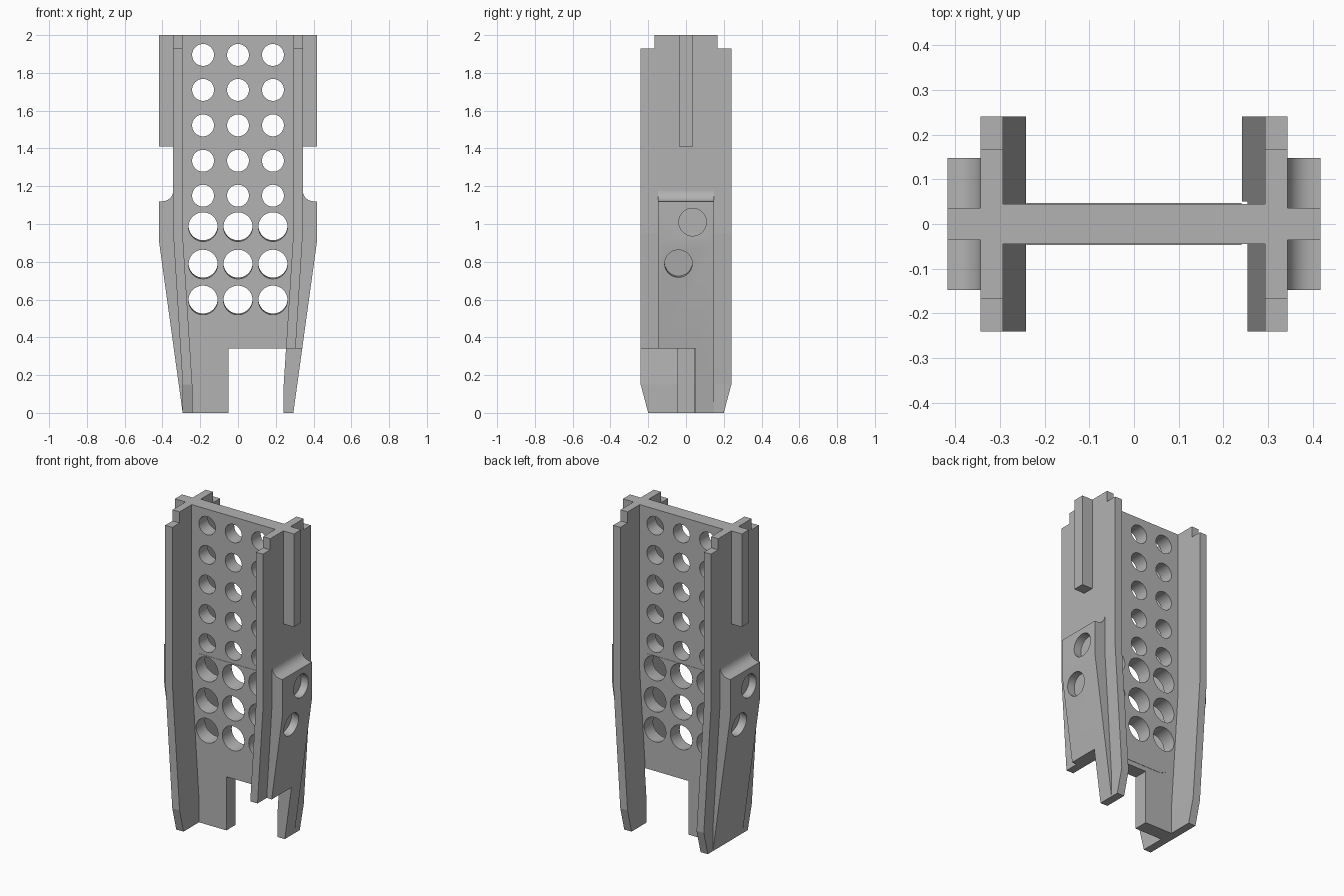
import bpy, bmesh, math
from mathutils import Matrix, Vector

if "Cube" in bpy.data.objects:
    bpy.data.objects.remove(bpy.data.objects["Cube"])

grey = bpy.data.materials.new("plain grey")
grey.diffuse_color = (0.45, 0.45, 0.45, 1)
grey.use_nodes = True
grey.node_tree.nodes["Principled BSDF"].inputs["Base Color"].default_value = grey.diffuse_color


def add_object(name, bm, turn=False):
    """Finish a mesh; turn places it on the opposite side."""
    if turn:
        bm.transform(Matrix.Rotation(math.pi, 4, 'Z'))
    bmesh.ops.recalc_face_normals(bm, faces=bm.faces[:])
    me = bpy.data.meshes.new(name)
    bm.to_mesh(me)
    bm.free()
    me.materials.append(grey)
    ob = bpy.data.objects.new(name, me)
    bpy.context.collection.objects.link(ob)
    return ob


def extrude_xz(name, pts, y0, y1, turn=False):
    """Extrude an x-z outline along y."""
    bm = bmesh.new()
    face = bm.faces.new([bm.verts.new((x, y0, z)) for x, z in pts])
    ext = bmesh.ops.extrude_face_region(bm, geom=[face])
    bmesh.ops.translate(bm, vec=(0, y1 - y0, 0),
                        verts=[v for v in ext['geom'] if isinstance(v, bmesh.types.BMVert)])
    return add_object(name, bm, turn)


def box(name, x0, x1, y0, y1, z0, z1, turn=False):
    return extrude_xz(name, [(x0, z0), (x1, z0), (x1, z1), (x0, z1)], y0, y1, turn)


def loft(name, sections, turn=False):
    """Stack rectangles given as (z, inner x, outer x, half depth)."""
    bm = bmesh.new()
    rings = [[bm.verts.new(p) for p in ((a, -h, z), (b, -h, z), (b, h, z), (a, h, z))]
             for z, a, b, h in sections]
    for lo, hi in zip(rings, rings[1:]):
        for i in range(4):
            j = (i + 1) % 4
            bm.faces.new((lo[i], lo[j], hi[j], hi[i]))
    bm.faces.new(rings[0])
    bm.faces.new(rings[-1])
    return add_object(name, bm, turn)


def cylinder(bm, centre, axis, r, depth):
    rot = Vector(axis).to_track_quat('Z', 'Y').to_matrix().to_4x4()
    bmesh.ops.create_cone(bm, cap_ends=True, segments=48, radius1=r, radius2=r,
                          depth=depth, matrix=Matrix.Translation(centre) @ rot)


def cut(ob, cutter):
    mod = ob.modifiers.new("cut", 'BOOLEAN')
    mod.operation = 'DIFFERENCE'
    mod.solver = 'EXACT'
    mod.object = cutter
    bpy.context.view_layer.objects.active = ob
    bpy.ops.object.modifier_apply(modifier=mod.name)


# Cutters: corner notch and web holes
notch = box("notch_cutter", -0.05, 0.6, -0.5, 0.05, -0.2, 0.34)
bm = bmesh.new()
for x in (-0.185, 0, 0.185):
    for z in (1.895, 1.71, 1.522, 1.335, 1.15):
        cylinder(bm, (x, 0, z), (0, 1, 0), 0.058, 0.3)
    for z in (0.988, 0.79, 0.6):
        cylinder(bm, (x, 0, z), (0, 1, 0.07), 0.077, 0.3)
web_holes = add_object("web_hole_cutter", bm)
cutters = [notch, web_holes]

# Central perforated web with its lower leg
half = [(0.268, 0), (0.268, 0.15), (0.318, 0.95), (0.318, 2.0)]
web = extrude_xz("perforated_web", half + [(-x, z) for x, z in reversed(half)], -0.045, 0.045)
cut(web, notch)
cut(web, web_holes)

# Thin round-cornered panel on the web faces
arc = [math.radians(a) for a in range(0, 91, 10)]
right = [(0.14 + 0.1 * math.sin(a), 0.47 - 0.1 * math.cos(a)) for a in arc]
right.append((0.24, 1.07))
panel = extrude_xz("web_panel", right + [(-x, z) for x, z in reversed(right)], -0.047, 0.047)
cut(panel, web_holes)

for side, turn in (("right", False), ("left", True)):
    # Bent side flange with tapered foot and stepped top
    flange = loft(side + "_flange", [
        (0, 0.242, 0.293, 0.2), (0.15, 0.242, 0.293, 0.24),
        (0.95, 0.293, 0.343, 0.24), (1.93, 0.293, 0.343, 0.24),
        (1.93, 0.293, 0.343, 0.167), (2.0, 0.293, 0.343, 0.167)], turn)

    # Upper guide rail
    box(side + "_rail", 0.33, 0.417, -0.036, 0.036, 1.41, 2.0, turn)

    # Outer wedge pad with a hollow fillet on top
    outline = [(0.268, 0), (0.293, 0), (0.417, 0.9), (0.417, 1.12)]
    outline += [(0.401 - 0.058 * math.sin(a), 1.178 - 0.058 * math.cos(a)) for a in arc]
    outline += [(0.318, 1.178), (0.318, 0.95), (0.268, 0.15)]
    pad = extrude_xz(side + "_pad", outline, -0.148, 0.148, turn)

    # Two blind holes in the pad
    bm = bmesh.new()
    cylinder(bm, (0.417, 0.035, 1.01), (1, 0, 0), 0.073, 0.1)
    cylinder(bm, (0.402, -0.04, 0.79), (1, 0, -0.137), 0.073, 0.1)
    pad_holes = add_object(side + "_pad_hole_cutter", bm, turn)
    cutters.append(pad_holes)
    cut(pad, pad_holes)

    # Open corner on the right side only
    if not turn:
        cut(flange, notch)
        cut(pad, notch)

for c in cutters:
    bpy.data.objects.remove(c)

# Smooth the round parts, keep the edges sharp
bpy.ops.object.select_all(action='DESELECT')
for ob in bpy.context.collection.objects:
    if "pad" in ob.name or "web" in ob.name:
        ob.select_set(True)
        bpy.context.view_layer.objects.active = ob
bpy.ops.object.shade_smooth_by_angle(angle=math.radians(12))
for ob in bpy.context.collection.objects:
    ob.select_set(False)
